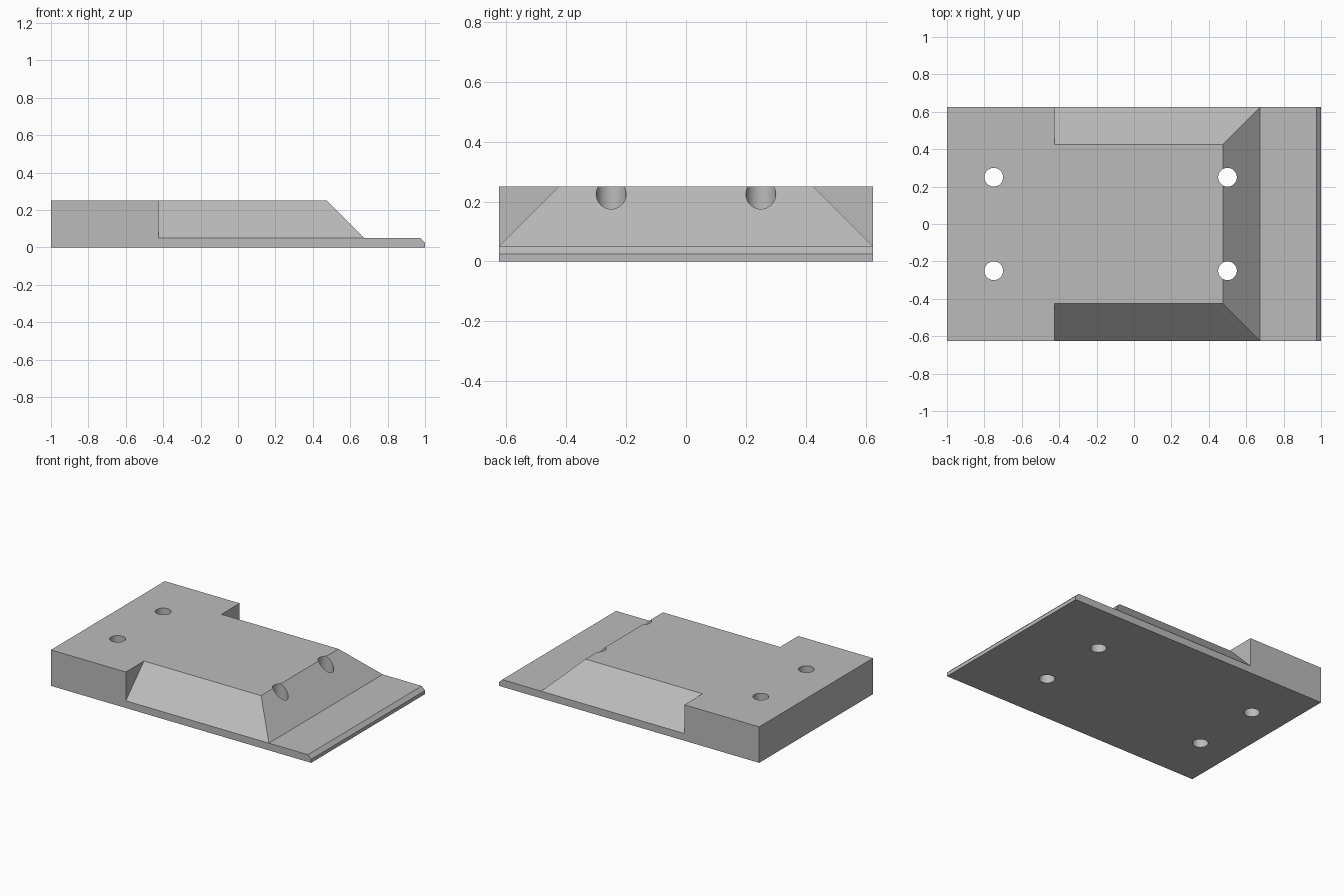
import bpy, bmesh, math
from mathutils import Matrix, Vector

old = bpy.data.objects.get("Cube")
if old:
    bpy.data.objects.remove(old, do_unlink=True)

grey = bpy.data.materials.new("plain grey")
grey.use_nodes = True
COLOUR = (0.5, 0.5, 0.5, 1)
grey.diffuse_color = COLOUR
grey.node_tree.nodes["Principled BSDF"].inputs["Base Color"].default_value = COLOUR


def finish(name, bm):
    bmesh.ops.recalc_face_normals(bm, faces=bm.faces)
    mesh = bpy.data.meshes.new(name)
    bm.to_mesh(mesh)
    bm.free()
    mesh.materials.append(grey)
    obj = bpy.data.objects.new(name, mesh)
    bpy.context.collection.objects.link(obj)
    return obj


def prism(name, points, sweep):
    """Closed profile swept along a vector."""
    bm = bmesh.new()
    face = bm.faces.new([bm.verts.new(p) for p in points])
    swept = bmesh.ops.extrude_face_region(bm, geom=[face])["geom"]
    bmesh.ops.translate(bm, vec=Vector(sweep),
                        verts=[v for v in swept if isinstance(v, bmesh.types.BMVert)])
    return finish(name, bm)


def cut(target, cutter):
    mod = target.modifiers.new("cut", 'BOOLEAN')
    mod.operation = 'DIFFERENCE'
    mod.solver = 'EXACT'
    mod.object = cutter
    bpy.context.view_layer.objects.active = target
    bpy.ops.object.modifier_apply(modifier=mod.name)
    bpy.data.objects.remove(cutter, do_unlink=True)


# Block with sloped end, thin lip and chamfered edge
HALF, TOP, LIP = 0.625, 0.25, 0.05
profile = [(-1, 0), (1, 0), (1, 0.025), (0.975, LIP),
           (0.675, LIP), (0.475, TOP), (-1, TOP)]
body = prism("mounting_block", [(x, -HALF, z) for x, z in profile], (0, 2 * HALF, 0))

# Sloped recesses along both sides
wedge = [(0.375, 0.3), (HALF, LIP), (0.7, LIP), (0.7, 0.3)]
for side in (-1, 1):
    cut(body, prism("side_cutter", [(-0.425, side * y, z) for y, z in wedge], (1.3, 0, 0)))

# Four vertical through holes
for x in (-0.75, 0.5):
    for y in (-0.25, 0.25):
        bm = bmesh.new()
        bmesh.ops.create_cone(bm, cap_ends=True, segments=48, radius1=0.05, radius2=0.05,
                              depth=1, matrix=Matrix.Translation((x, y, 0)))
        cut(body, finish("hole_cutter", bm))

# Smooth hole walls, sharp edges elsewhere
bpy.ops.object.select_all(action='DESELECT')
body.select_set(True)
bpy.context.view_layer.objects.active = body
bpy.ops.object.shade_smooth_by_angle(angle=math.radians(25))
